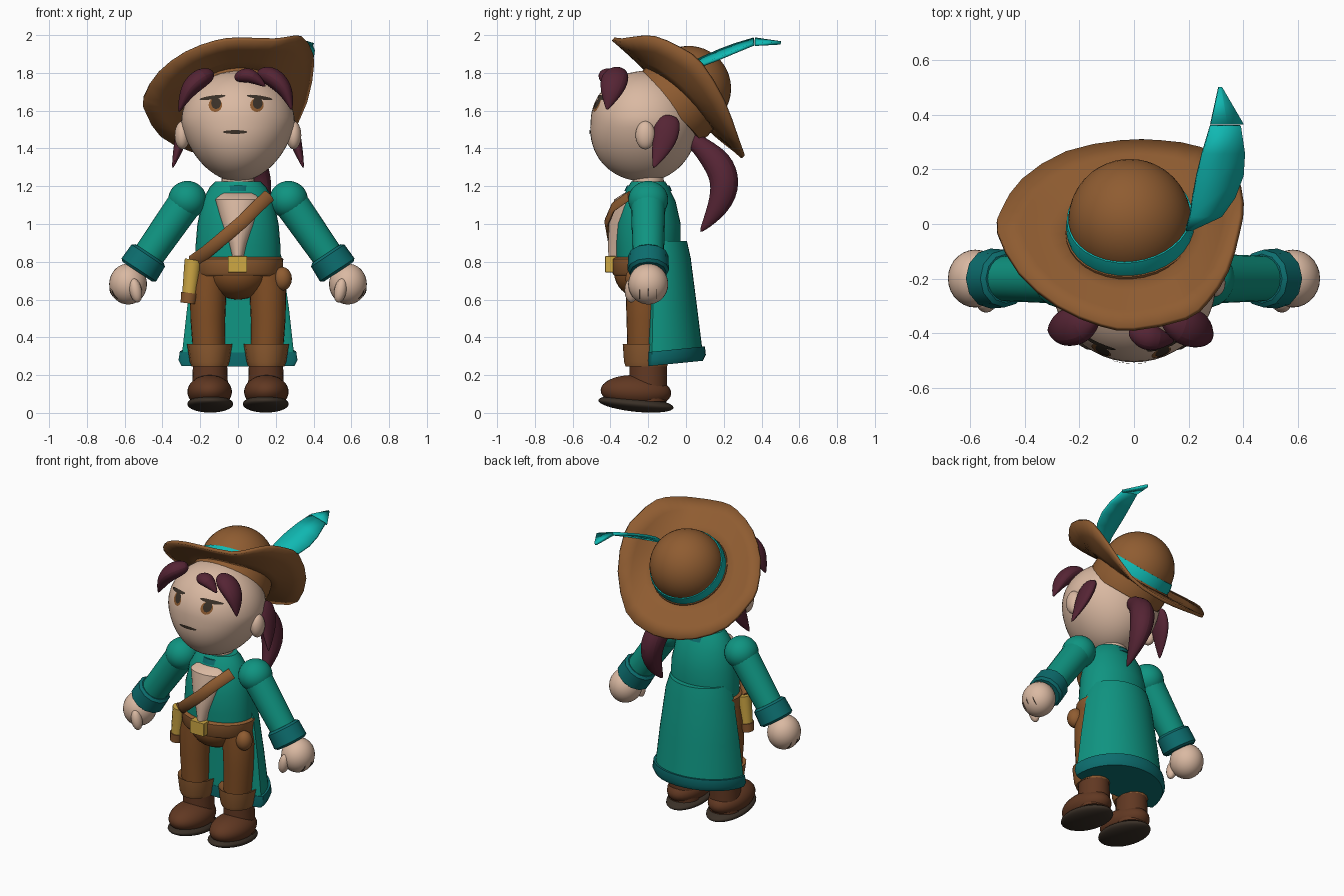
import bpy, bmesh, math
from mathutils import Vector

if "Cube" in bpy.data.objects:
    bpy.data.objects.remove(bpy.data.objects["Cube"])

def material(name, hexcol):
    m = bpy.data.materials.new(name)
    c = [int(hexcol[i:i + 2], 16) / 255 for i in (0, 2, 4)]
    m.diffuse_color = [((v + .055) / 1.055) ** 2.4 for v in c] + [1]
    m.use_nodes = True
    m.node_tree.nodes["Principled BSDF"].inputs["Base Color"].default_value = m.diffuse_color
    return m

SKIN = material("skin", "dab9a2")
LEATHER = material("leather", "8f5c31")
PANTS = material("trousers", "824f25")
TEAL = material("coat_teal", "0f9481")
DARK_TEAL = material("trim_teal", "0c6d6e")
BRIGHT = material("feather_teal", "10b9b3")
HAIR = material("hair", "552434")
BOOT = material("boot", "613822")
DARK = material("dark", "3a3027")
GOLD = material("gold", "cfa844")

def build(name, verts, faces, mat):
    me = bpy.data.meshes.new(name)
    me.from_pydata([tuple(v) for v in verts], [], faces)
    bm = bmesh.new()
    bm.from_mesh(me)
    bmesh.ops.recalc_face_normals(bm, faces=bm.faces)
    bm.to_mesh(me)
    bm.free()
    me.materials.append(mat)
    ob = bpy.data.objects.new(name, me)
    bpy.context.collection.objects.link(ob)
    return ob

def skin_rings(name, rings, mat, caps=True):
    """Bridge rings of equal point count."""
    n, k = len(rings[0]), len(rings)
    faces = [(r * n + i, r * n + (i + 1) % n, (r + 1) * n + (i + 1) % n, (r + 1) * n + i)
             for r in range(k - 1) for i in range(n)]
    if caps:
        faces += [tuple(range(n)), tuple(range((k - 1) * n, k * n))]
    return build(name, [v for r in rings for v in r], faces, mat)

def loft(name, rows, mat, n=24, front=1.0):
    """Horizontal ellipses: x, y, z, rx, ry; front flattens the -y half."""
    a = [2 * math.pi * i / n for i in range(n)]
    return skin_rings(name, [[(x + rx * math.cos(t), y + ry * math.sin(t) * (front if math.sin(t) < 0 else 1), z)
                              for t in a] for x, y, z, rx, ry in rows], mat)

def tube(name, path, radii, mat, side=(1, 0, 0), n=12, smooth=0):
    """Ellipses along a path; first radius lies along the side vector."""
    p = [Vector(q) for q in path]
    rings = []
    for i, c in enumerate(p):
        t = (p[min(i + 1, len(p) - 1)] - p[max(i - 1, 0)]).normalized()
        s = Vector(side)
        u = (s - t * s.dot(t)).normalized()
        v = t.cross(u)
        ru, rv = radii[i]
        rings.append([c + u * ru * math.cos(2 * math.pi * k / n) + v * rv * math.sin(2 * math.pi * k / n)
                      for k in range(n)])
    ob = skin_rings(name, rings, mat)
    if smooth:
        ob.modifiers.new("smooth", 'SUBSURF').levels = smooth
        ob.modifiers["smooth"].render_levels = smooth
    return ob

def ball(name, loc, scale, mat, rot=(0, 0, 0), seg=28):
    bpy.ops.mesh.primitive_uv_sphere_add(segments=seg, ring_count=seg * 2 // 3, location=loc, rotation=rot)
    ob = bpy.context.object
    ob.name = name
    ob.scale = scale
    ob.data.materials.append(mat)
    return ob

# head: ellipsoid narrowing towards the chin, flatter on top
HC, HR, TOP = Vector((0, -.22, 1.54)), Vector((.3, .285, .315)), .27
def taper(w):
    t = max(0, -w)
    return 1 - .16 * t, 1 + .12 * t
head = ball("head", HC, HR, SKIN, seg=48)
for v in head.data.vertices:
    a, b = taper(v.co.z)
    v.co.x *= a
    v.co.y *= b if v.co.y < 0 else 1
    v.co.z *= TOP / HR.z if v.co.z > 0 else 1

# painted face plates hugging the head
def face_plate(name, cx, cz, rx, rz, mat, off, rot=0):
    n, pts = 16, []
    for r in (0.001, .5, 1):
        ring = []
        for i in range(n):
            t = 2 * math.pi * i / n
            dx, dz = rx * r * math.cos(t), rz * r * math.sin(t)
            x = cx + dx * math.cos(rot) - dz * math.sin(rot)
            z = cz + dx * math.sin(rot) + dz * math.cos(rot)
            w = (z - HC.z) / (TOP if z > HC.z else HR.z)
            a, b = taper(w)
            y = HC.y - HR.y * b * math.sqrt(max(0, 1 - w * w - (x / HR.x / a) ** 2)) - off
            ring.append((x, y, z))
        pts.append(ring)
    skin_rings(name, pts, mat, False)

for s, x in ((-1, -.12), (1, .1)):
    face_plate("iris", x, 1.63, .036, .037, LEATHER, .003)
    face_plate("pupil", x + .004, 1.64, .026, .031, DARK, .005)
    face_plate("eyebrow", x + s * .015, 1.67, .07, .01, DARK, .005, -s * .15)
    ball("ear", (s * .295, -.215, 1.47), (.04, .052, .075), SKIN)
face_plate("mouth", -.015, 1.487, .065, .01, DARK, .005)

# hair: fringe, side locks and ponytail
tube("fringe_left", [(-.13, -.33, 1.80), (-.19, -.37, 1.78), (-.25, -.38, 1.73), (-.285, -.385, 1.67), (-.315, -.39, 1.59)],
     [(.03, .03), (.08, .06), (.08, .055), (.055, .035), (.004, .004)], HAIR, (0, 1, 0), 8, 2)
tube("fringe_middle", [(-.02, -.39, 1.77), (.03, -.41, 1.79), (.08, -.42, 1.785), (.15, -.43, 1.725)],
     [(.02, .02), (.055, .045), (.055, .045), (.004, .004)], HAIR, (0, 1, 0), 8, 2)
tube("fringe_right", [(.10, -.34, 1.80), (.17, -.37, 1.79), (.23, -.385, 1.74), (.265, -.40, 1.68), (.285, -.42, 1.60)],
     [(.03, .03), (.08, .06), (.08, .055), (.055, .035), (.004, .004)], HAIR, (0, 1, 0), 8, 2)
for s in (-1, 1):
    tube("side_lock", [(s * .255, -.09, 1.58), (s * .285, -.10, 1.51), (s * .31, -.12, 1.42), (s * .348, -.175, 1.29)],
         [(.06, .025), (.08, .042), (.07, .035), (.004, .004)], HAIR, (0, 1, 0), 8, 2)
tube("ponytail", [(.03, .0, 1.48), (.05, .08, 1.41), (.08, .17, 1.33), (.11, .215, 1.22), (.12, .18, 1.09), (.12, .07, .95)],
     [(.045, .045), (.05, .055), (.08, .09), (.08, .09), (.055, .07), (.005, .005)], HAIR, n=8, smooth=2)

# hat: tilted crown, base, band and brim turned up on one side
C, N = Vector((-.01, -.03, 1.67)), Vector((-.08, .63, .69)).normalized()
tilt = N.to_track_quat('Z', 'Y').to_euler()
ball("hat_crown", C + N * .065, (.225, .225, .225), LEATHER, tilt, 36)
tube("hat_base", [C - N * .1, C - N * .05, C + N * .02], [(.235, .235), (.245, .245), (.24, .24)], LEATHER, n=32)
tube("hat_band", [C, C + N * .045, C + N * .085], [(.232, .232), (.237, .237), (.23, .23)], BRIGHT, n=32)
edge = [Vector(p) for p in (
    (0, -.385, 1.98), (.19, -.345, 1.975), (.27, -.28, 1.985), (.34, -.17, 1.99), (.38, -.03, 1.93),
    (.395, .08, 1.85), (.36, .2, 1.65), (.25, .275, 1.44), (.1, .3, 1.37), (-.05, .3, 1.355),
    (-.25, .26, 1.39), (-.41, .16, 1.47), (-.485, .05, 1.59), (-.5, -.03, 1.67), (-.42, -.18, 1.80),
    (-.28, -.3, 1.905), (-.12, -.37, 1.965))]
m = len(edge)
edge = [q for i in range(m) for q in
        (edge[i], (edge[i] + edge[(i + 1) % m]) * .5625 - (edge[i - 1] + edge[(i + 2) % m]) * .0625)]
rings = [[], [], [], []]
for p in edge:
    flat = p - N * (p - C).dot(N)
    inner = C + (flat - C).normalized() * .2
    for k, f in enumerate((0, .35, .7, 1)):
        rings[k].append(inner.lerp(flat, f) + (p - flat) * f ** 1.5)
brim = skin_rings("hat_brim", rings, LEATHER, False)
mod = brim.modifiers.new("thickness", 'SOLIDIFY')
mod.thickness, mod.offset = .02, 0

# feather: blade leaning outwards, with bent tip
def blade(name, rows):
    v, f = [], []
    for l, r, y, z in rows:
        lean = .25 * (r - l)
        v += [(l, y, z), ((l + r) / 2, y, z - lean * .4), (r, y, z - lean)]
    for i in range(len(rows) - 1):
        for j in (0, 1):
            a = 3 * i + j
            f.append((a, a + 1, a + 4, a + 3))
    ob = build(name, v, f, BRIGHT)
    t = ob.modifiers.new("thickness", 'SOLIDIFY')
    t.thickness, t.offset = .016, 0
blade("feather", [(.19, .21, -.02, 1.81), (.205, .32, .03, 1.85), (.215, .37, .10, 1.885),
                  (.23, .40, .18, 1.92), (.25, .405, .26, 1.95), (.28, .39, .36, 1.98)])
blade("feather_tip", [(.28, .40, .365, 1.98), (.31, .32, .502, 1.96)])

# torso, neck, open chest and strap
loft("neck", [(0, -.2, 1.15, .09, .085), (0, -.2, 1.3, .085, .08)], SKIN)
loft("coat_body", [(0, -.2, .76, .225, .165), (0, -.2, .88, .225, .172), (0, -.2, 1.0, .215, .172),
                   (0, -.2, 1.12, .19, .145), (0, -.2, 1.195, .15, .108), (0, -.2, 1.225, .12, .09)], TEAL, 32)
loft("collar", [(0, -.2, 1.175, .10, .126), (0, -.2, 1.205, .09, .112)], DARK_TEAL)
loft("chest", [(0, -.29, 1.165, .085, .035), (0, -.31, 1.13, .12, .07), (0, -.33, 1.0, .088, .078),
               (0, -.345, .9, .05, .068), (0, -.36, .79, .02, .05)], SKIN)
tube("chest_strap", [(-.24, -.27, .80), (-.17, -.355, .85), (-.08, -.405, .925), (.02, -.42, 1.01), (.1, -.385, 1.09), (.165, -.30, 1.15)],
     [(.012, .035)] * 6, LEATHER, (0, 1, 0), 8)

# coat tail with hem, nearly flat in front
loft("coat_tail", [(0, -.17, .91, .205, .175), (0, -.17, .82, .232, .195), (0, -.175, .55, .27, .235),
                   (0, -.18, .31, .297, .27)], TEAL, 40, .12)
hem = loft("coat_hem", [(0, -.18, .26, .30, .27), (0, -.18, .29, .315, .285), (0, -.18, .335, .308, .28)], DARK_TEAL, 40, .12)
for v in hem.data.vertices:
    v.co.z += .1 * (v.co.y + .07)

# belt, hips, buckle, holster and pouch
loft("belt", [(0, -.2, .725, .222, .178), (0, -.2, .74, .235, .19), (0, -.2, .815, .24, .19), (0, -.2, .825, .225, .175)], LEATHER, 32)
ball("hips", (0, -.215, .74), (.165, .165, .14), PANTS)
bpy.ops.mesh.primitive_cube_add(size=1, location=(-.003, -.4, .787))
buckle = bpy.context.object
buckle.name = "buckle"
buckle.scale = (.1, .055, .085)
buckle.data.materials.append(GOLD)
bev = buckle.modifiers.new("bevel", 'BEVEL')
bev.width, bev.segments = .012, 2
tube("holster", [(-.235, -.27, .81), (-.24, -.27, .78), (-.258, -.27, .62)], [(.047, .047), (.045, .045), (.038, .038)], GOLD)
tube("holster_cap", [(-.257, -.27, .635), (-.264, -.27, .58)], [(.045, .045), (.04, .04)], LEATHER)
ball("pouch", (.235, -.27, .71), (.05, .05, .062), LEATHER)

for s in (-1, 1):
    # arms
    axis = Vector((s * .55, 0, -.83)).normalized()
    sh, cuff = Vector((s * .268, -.2, 1.128)), Vector((s * .5, -.2, .795))
    ball("shoulder", sh, (.102, .106, .1), TEAL)
    tube("sleeve", [sh, cuff], [(.092, .092), (.082, .082)], TEAL, (0, 1, 0), 20)
    tube("sleeve_cuff", [cuff - axis * .058, cuff - axis * .045, cuff + axis * .045, cuff + axis * .058],
         [(.09, .09), (.106, .106), (.11, .11), (.095, .095)], DARK_TEAL, (0, 1, 0), 12)
    ball("hand", (s * .582, -.2, .682), (.1, .106, .108), SKIN)
    ball("thumb", (s * .542, -.29, .648), (.033, .035, .065), SKIN, (0, s * .2, 0), 16)
    # thin dark gaps between the fingers
    for d, r in ((-.045, .066), (0, .078), (.045, .066)):
        ball("finger_gap", (s * .603, -.2 + d, .655), (r, .004, .06), DARK, seg=16)
    # legs and boots
    loft("leg", [(s * .15, -.215, .76, .085, .1), (s * .158, -.22, .66, .097, .1), (s * .16, -.22, .5, .092, .095), (s * .153, -.22, .32, .085, .09)], PANTS)
    loft("boot_top", [(s * .15, -.21, .245, .095, .11), (s * .15, -.21, .27, .105, .118), (s * .15, -.21, .365, .12, .125),
                      (s * .15, -.21, .35, .09, .1)], LEATHER, 16)
    loft("boot_shaft", [(s * .148, -.2, .06, .098, .1), (s * .148, -.2, .27, .09, .1)], BOOT)
    ball("boot_foot", (s * .15, -.265, .112), (.118, .187, .088), BOOT, (-.05, 0, 0))
    ball("boot_sole", (s * .147, -.265, .047), (.122, .2, .041), DARK, (-.1, 0, 0))

# smooth shading with sharp edges kept
bpy.ops.object.select_all(action='SELECT')
bpy.context.view_layer.objects.active = head
bpy.ops.object.shade_smooth_by_angle(angle=math.radians(40))
